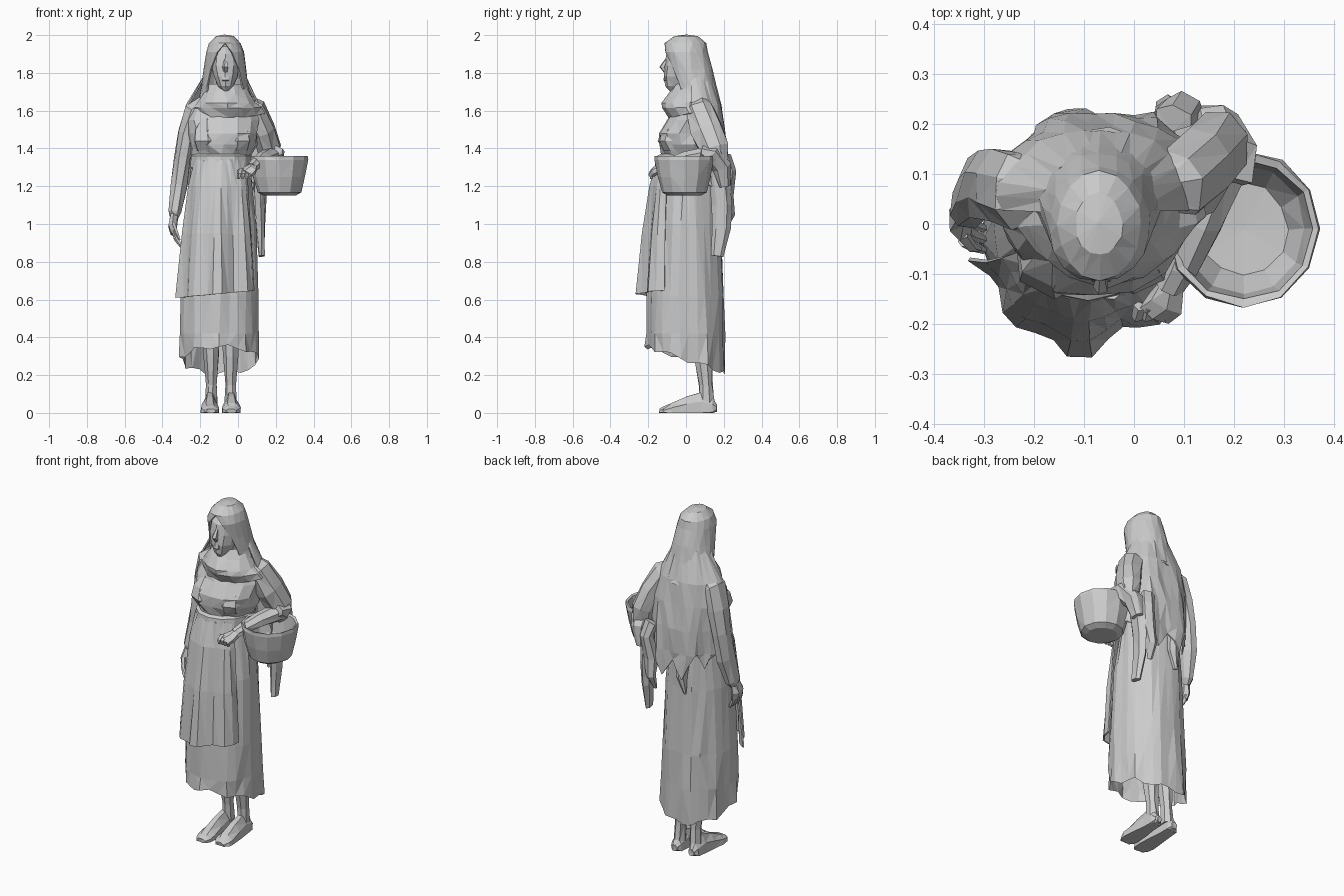
import bpy, bmesh, math, random
from mathutils import Vector

random.seed(4)


def grid(name, rows, cap=False, jitter=0.004, thick=0.0, floor=None):
    """Skin rows of points into a faceted low-poly mesh."""
    bm = bmesh.new()
    vs = [[bm.verts.new(p) for p in row] for row in rows]
    for a, b in zip(vs, vs[1:]):
        for i in range(len(a) - 1):
            bm.faces.new((a[i], a[i + 1], b[i + 1], b[i]))
    bmesh.ops.remove_doubles(bm, verts=bm.verts[:], dist=0.0005)
    if cap:
        bmesh.ops.holes_fill(bm, edges=[e for e in bm.edges if e.is_boundary], sides=0)
    for v in bm.verts:
        v.co.x += random.uniform(-jitter, jitter)
        v.co.y += random.uniform(-jitter, jitter)
        if floor is not None:
            v.co.z = max(floor, v.co.z)
    bmesh.ops.triangulate(bm, faces=bm.faces[:])
    bmesh.ops.recalc_face_normals(bm, faces=bm.faces[:])
    me = bpy.data.meshes.new(name)
    bm.to_mesh(me)
    bm.free()
    ob = bpy.data.objects.new(name, me)
    bpy.context.collection.objects.link(ob)
    if thick:
        m = ob.modifiers.new("thickness", "SOLIDIFY")
        m.thickness, m.offset = thick, 0
    return ob


def loft(name, rings, n, fold=0.0, k=9, hem=None, **kw):
    """Stack elliptical rings (z, cx, cy, rx, ry, start, end); angle 0 faces front."""
    rows = []
    for i, r in enumerate(rings):
        z, cx, cy, rx, ry = r[:5]
        a0, a1 = r[5:] if len(r) > 5 else (0, 360)
        f = fold * i / (len(rings) - 1)
        row = []
        for j in range(n + 1):
            t = math.radians(a0 + (a1 - a0) * j / n)
            s = 1 + f * (math.cos(k * t) + 0.5 * math.cos(5 * t + 1))
            dz = hem(t, j) if hem and i == len(rings) - 1 else 0
            row.append(Vector((cx + rx * s * math.sin(t), cy - ry * s * math.cos(t), z + dz)))
        rows.append(row)
    return grid(name, rows, **kw)


def sweep(name, path, n=7, **kw):
    """Tube along (x, y, z, radius across x, other radius)."""
    pts = [Vector(p[:3]) for p in path]
    rows = []
    for i, p in enumerate(path):
        d = (pts[min(i + 1, len(pts) - 1)] - pts[max(i - 1, 0)]).normalized()
        u = Vector((1, 0, 0))
        u = (u - d * u.dot(d)).normalized()
        v = d.cross(u)
        rows.append([pts[i] + u * p[3] * math.cos(a) + v * p[4] * math.sin(a)
                     for a in (2 * math.pi * (j + 0.5) / n for j in range(n + 1))])
    return grid(name, rows, cap=True, **kw)


# Legs and bare feet
for side, x, toe in (("left", -0.14, -0.14), ("right", -0.038, -0.12)):
    sweep(side + "_leg", [(x, .08, .5, .055, .06), (x, .09, .3, .042, .05),
                          (x, .105, .15, .03, .036), (x, .11, .05, .032, .042)], jitter=.003)
    fx = x - .008 if side == "left" else x + .002
    sweep(side + "_foot", [(fx, .163, .025, .02, .02), (fx, .14, .025, .034, .055), (fx, .08, .025, .036, .09),
                           (fx, .01, .02, .044, .072), (fx, -.07, .012, .053, .044),
                           (fx, toe + .025, .01, .048, .028), (fx, toe, .008, .03, .015)],
          n=8, jitter=.003, floor=0)

# Long skirt, higher at the front hem
loft("skirt", [(1.34, -.09, .02, .15, .155), (1.0, -.095, .0, .188, .185),
               (.62, -.095, .0, .203, .2), (.42, -.096, 0, .208, .207), (.28, -.096, .003, .205, .209)],
     27, fold=.04, hem=lambda t, j: .07 * math.cos(t) + .012 * math.sin(7 * t), jitter=.006)
loft("petticoat", [(.5, -.09, .06, .11, .1), (.4, -.09, .08, .1, .075)], 10, cap=True)

# Apron panel hanging over the skirt front
loft("apron", [(1.34, -.09, .01, .155, .16, -65, 50), (1.2, -.095, .005, .18, .192, -68, 55),
               (.95, -.1, .0, .205, .218, -70, 58), (.63, -.1, .0, .22, .243, -74, 60)],
     14, fold=.075, k=9, thick=.008, hem=lambda t, j: .02 * math.sin(t))

# Torso with a soft chest, and belt
loft("torso", [(1.3, -.09, .02, .15, .155), (1.37, -.085, .025, .16, .155), (1.42, -.08, .022, .178, .17),
               (1.48, -.08, .022, .187, .168), (1.55, -.08, .045, .195, .145), (1.62, -.08, .055, .18, .115),
               (1.69, -.07, .05, .1, .08)], 15, cap=True, jitter=.008)
for side, x in (("left", -.16), ("right", -.005)):
    loft(side + "_bust", [(1.56, x, -.03, .04, .04), (1.5, x, -.045, .078, .08), (1.44, x, -.05, .082, .095),
                          (1.39, x, -.04, .075, .075)], 7, cap=True, jitter=.006)
loft("belt", [(1.29, -.09, .015, .155, .165), (1.3, -.09, .015, .165, .178), (1.36, -.088, .02, .163, .172),
              (1.37, -.088, .02, .15, .155)], 14)

# Face, nose, lips and neck
loft("face", [(1.94, -.068, -.015, .04, .05), (1.9, -.068, -.022, .072, .083), (1.84, -.068, -.03, .078, .085),
              (1.78, -.066, -.035, .066, .083), (1.73, -.064, -.05, .042, .062), (1.705, -.064, -.055, .02, .035)],
     10, cap=True, jitter=.003)
sweep("nose", [(-.066, -.1, 1.875, .008, .008), (-.066, -.126, 1.83, .016, .016),
               (-.066, -.11, 1.808, .012, .01)], n=5, jitter=0)
sweep("lips", [(-.066, -.108, 1.785, .02, .008), (-.066, -.11, 1.765, .022, .01), (-.066, -.1, 1.755, .015, .008)],
      n=6, jitter=0)
sweep("neck", [(-.066, -.01, 1.78, .05, .05), (-.066, .02, 1.6, .06, .06)])

# Hood open around the face, draped collar and shawl down the back
loft("hood", [(1.998, -.07, .005, 0, 0), (1.99, -.07, .0, .045, .06), (1.955, -.07, -.004, .08, .104),
              (1.91, -.07, -.003, .096, .112, 22, 338), (1.82, -.07, .022, .106, .115, 42, 318),
              (1.73, -.07, .045, .12, .11, 48, 312), (1.63, -.065, .07, .145, .11, 40, 320)],
     16, thick=.01, jitter=.003)
loft("collar", [(1.74, -.066, .035, .095, .085), (1.69, -.065, .025, .12, .108), (1.64, -.058, .025, .152, .145),
                (1.615, -.056, .035, .175, .15), (1.58, -.055, .05, .19, .135)],
     14, fold=.03, k=4, jitter=.007, thick=.008,
     hem=lambda t, j: -.015 * math.cos(t) + .02 * math.sin(t / 2) ** 2)
loft("shawl", [(1.8, -.07, .045, .1, .09, 80, 280), (1.63, -.075, .06, .19, .125, 75, 285),
               (1.5, -.065, .055, .22, .148, 85, 275), (1.36, -.06, .06, .215, .16, 95, 265),
               (1.22, -.06, .065, .205, .16, 100, 260), (1.13, -.05, .065, .2, .16, 105, 250)],
     15, fold=.06, k=7, thick=.008, jitter=.007,
     hem=lambda t, j: (.08, .03, -.04, .02)[j % 4] + .04 * math.cos(3 * t))

# Lowered arm with hand
sweep("left_arm", [(-.17, .06, 1.65, .04, .05), (-.228, .065, 1.6, .062, .078), (-.265, .075, 1.48, .056, .078),
                   (-.292, .08, 1.35, .046, .072), (-.312, .07, 1.2, .043, .066), (-.335, .04, 1.06, .033, .052),
                   (-.338, .03, 1.03, .02, .03)], n=8, jitter=.005)
sweep("left_hand", [(-.338, .025, 1.05, .022, .03), (-.347, .01, .99, .025, .044), (-.338, .0, .95, .02, .046)], n=6)
for i in range(4):
    y = .033 - .022 * i
    sweep(f"left_finger_{i}", [(-.34, y, .965, .014, .013), (-.325, y - .01, .92, .013, .012),
                               (-.3, y - .02, .88, .008, .008)], n=5, jitter=.001)
sweep("left_thumb", [(-.345, -.02, 1.0, .014, .014), (-.325, -.045, .95, .011, .011), (-.31, -.05, .915, .006, .006)],
      n=5, jitter=.001)

# Bent arm reaching over the basket
sweep("right_upper_arm", [(.02, .06, 1.65, .045, .05), (.085, .07, 1.605, .066, .078), (.135, .11, 1.5, .066, .09),
                          (.165, .15, 1.4, .064, .085), (.172, .16, 1.32, .048, .06)], n=8, jitter=.006)
sweep("right_forearm", [(.185, .19, 1.36, .04, .045), (.178, .11, 1.36, .052, .05), (.135, .0, 1.345, .042, .04),
                        (.095, -.09, 1.32, .034, .032), (.075, -.13, 1.3, .028, .024)], n=7)
sweep("right_hand", [(.078, -.12, 1.3, .028, .024), (.062, -.16, 1.285, .042, .022), (.04, -.18, 1.268, .04, .02)], n=6)
for i in range(4):
    x = .072 - .02 * i
    sweep(f"right_finger_{i}", [(x, -.165, 1.285, .013, .013), (x - .006, -.185, 1.265, .012, .012),
                                (x - .008, -.182, 1.24, .008, .008)], n=5, jitter=.001)
sweep("rolled_sleeve", [(.19, .08, 1.385, .045, .032), (.188, .13, 1.37, .064, .06), (.165, .19, 1.3, .048, .055),
                        (.15, .205, 1.2, .03, .035)], n=7, jitter=.006)

# Hollow basket
bx, by = .218, -.01
loft("basket", [(1.15, bx, by, 0, 0), (1.15, bx, by, .085, .088), (1.168, bx, by, .115, .118), (1.25, bx, by, .137, .142),
                (1.34, bx, by, .155, .159), (1.36, bx, by, .15, .155), (1.355, bx, by, .138, .142),
                (1.24, bx, by, .125, .13), (1.175, bx, by, .09, .092), (1.17, bx, by, 0, 0)], 12, jitter=.003)

# Loose cloth ends hanging behind the hip and back
for name, path in {
    "hip_cloth": [(.12, .17, 1.3, .04, .05), (.12, .19, 1.1, .03, .055), (.12, .185, .98, .026, .05),
                  (.128, .165, .83, .018, .035)],
    "back_cloth": [(.08, .21, 1.36, .045, .03), (.1, .232, 1.28, .042, .032), (.075, .22, 1.15, .04, .032),
                   (.07, .225, 1.05, .026, .03), (.06, .2, .97, .01, .012)],
    "sash_end": [(-.12, .195, 1.2, .045, .025), (-.11, .2, 1.08, .032, .025), (-.13, .19, .98, .008, .01)],
}.items():
    sweep(name, path, n=6, jitter=.005)
